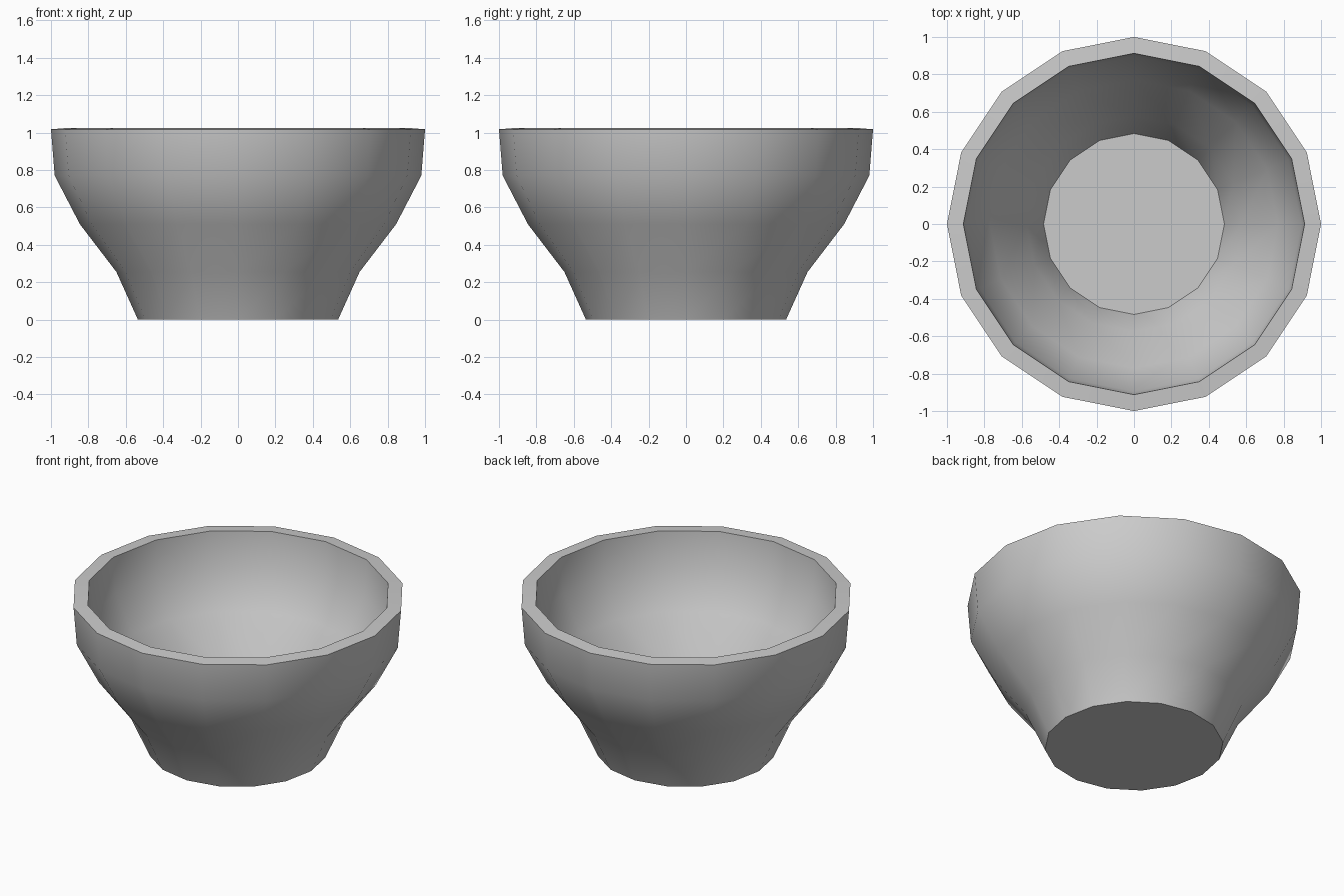
import bpy, bmesh
from math import cos, sin, tau, radians

if "Cube" in bpy.data.objects:
    bpy.data.objects.remove(bpy.data.objects["Cube"])

SIDES = 16
# Outer profile: (radius, height)
PROFILE = [(0.535, 0.0), (0.65, 0.255), (0.845, 0.51), (0.98, 0.77), (1.0, 1.018)]

# Bowl: turned shell with a closed base
bm = bmesh.new()
rings = [[bm.verts.new((r * cos(tau * i / SIDES), r * sin(tau * i / SIDES), z))
          for i in range(SIDES)] for r, z in PROFILE]
for low, high in zip(rings, rings[1:]):
    for i in range(SIDES):
        j = (i + 1) % SIDES
        bm.faces.new((low[i], low[j], high[j], high[i]))
bm.faces.new(rings[0][::-1])
mesh = bpy.data.meshes.new("bowl")
bm.to_mesh(mesh)
bm.free()
bowl = bpy.data.objects.new("bowl", mesh)
bpy.context.collection.objects.link(bowl)
bpy.context.view_layer.objects.active = bowl
bowl.select_set(True)

# Wall thickness, grown inwards
wall = bowl.modifiers.new("wall", "SOLIDIFY")
wall.thickness = 0.088
wall.offset = -1
bpy.ops.object.modifier_apply(modifier=wall.name)

# Smooth sides with crisp rim and base
bpy.ops.object.shade_smooth_by_angle(angle=radians(35))
